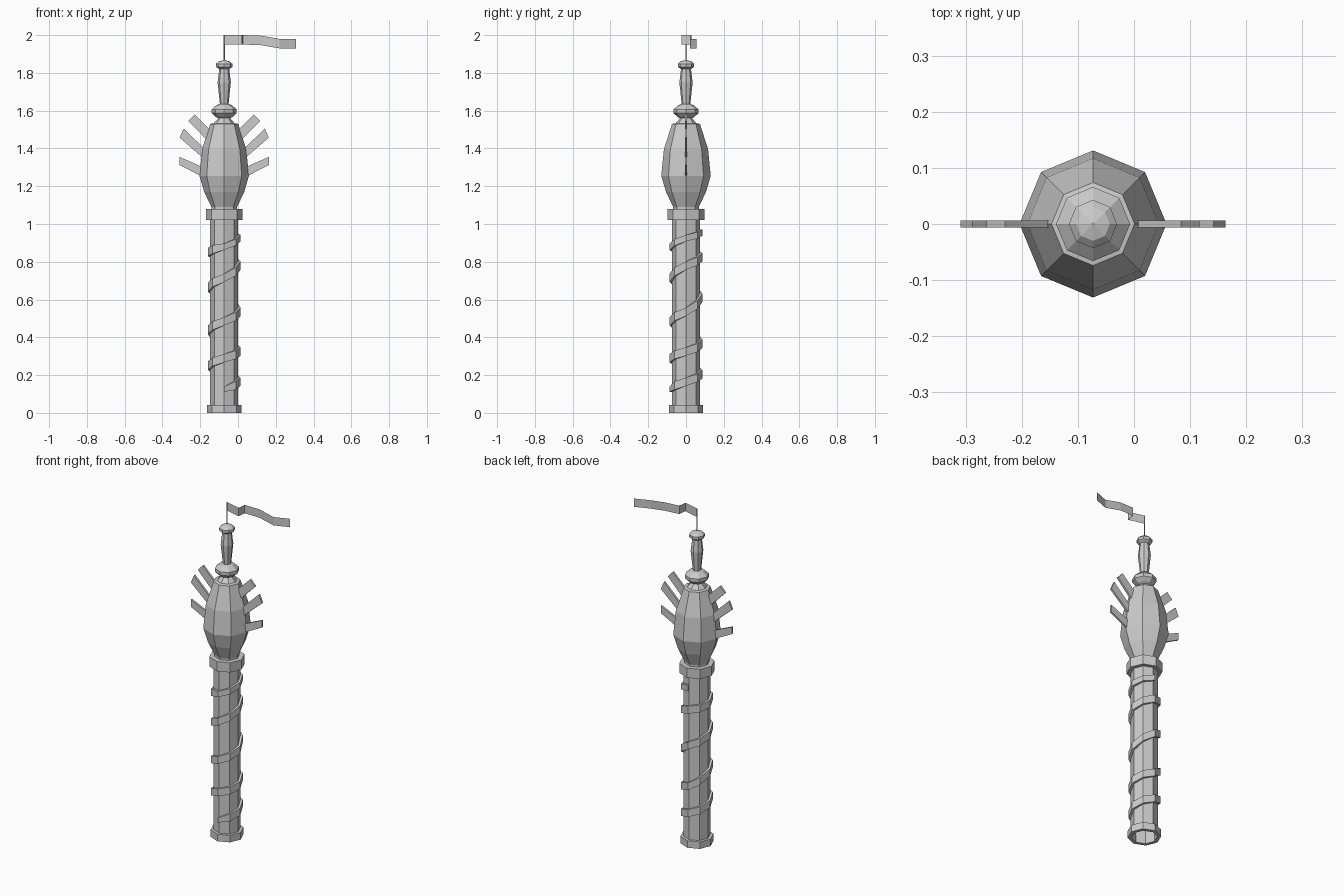
import bpy, bmesh
from math import cos, sin, pi

if "Cube" in bpy.data.objects:
    bpy.data.objects.remove(bpy.data.objects["Cube"])

CX = -0.073   # axis of the column


def make(name, verts, faces, recalc=True):
    me = bpy.data.meshes.new(name)
    me.from_pydata(verts, [], faces)
    if recalc:
        bm = bmesh.new()
        bm.from_mesh(me)
        bmesh.ops.recalc_face_normals(bm, faces=bm.faces)
        bm.to_mesh(me)
        bm.free()
    ob = bpy.data.objects.new(name, me)
    bpy.context.collection.objects.link(ob)
    return ob


def lathe(name, profile, n=8, cap_top=False, closed=False):
    """Eight-sided turned part from (radius, height) points."""
    verts = [(CX + r * cos(2 * pi * i / n), r * sin(2 * pi * i / n), z)
             for r, z in profile for i in range(n)]
    rows = len(profile)
    faces = []
    for k in range(rows if closed else rows - 1):
        a, b = k * n, ((k + 1) % rows) * n
        for i in range(n):
            j = (i + 1) % n
            faces.append((a + i, a + j, b + j, b + i))
    if cap_top:
        faces.append([(rows - 1) * n + i for i in range(n)])
    return make(name, verts, faces)


def ring(name, r0, r1, z0, z1):
    return lathe(name, [(r0, z0), (r1, z0), (r1, z1), (r0, z1)], closed=True)


# Shaft (open below) with base ring and collar
lathe("shaft", [(0.074, 0.0), (0.074, 1.04)])
ring("base_ring", 0.07, 0.091, 0.0, 0.042)
ring("collar", 0.06, 0.097, 1.022, 1.08)

# Bulb and turned finial
lathe("bulb", [(0.068, 1.06), (0.068, 1.09), (0.106, 1.17), (0.131, 1.255),
               (0.117, 1.395), (0.074, 1.53), (0.045, 1.535)])
lathe("neck", [(0.062, 1.525), (0.032, 1.56), (0.045, 1.567), (0.066, 1.587),
               (0.066, 1.607), (0.04, 1.63), (0.02, 1.635)])
lathe("spindle", [(0.022, 1.625), (0.035, 1.75), (0.026, 1.825)])
lathe("finial_cap", [(0.026, 1.82), (0.043, 1.832), (0.043, 1.848),
                     (0.03, 1.86), (0.003, 1.868)], cap_top=True)
lathe("flag_pole", [(0.003, 1.86), (0.003, 2.0)], n=4, cap_top=True)

# Spiral band: heights at each quarter turn, starting at the front
quarters = [0.125, 0.165, 0.205, 0.25, 0.29, 0.325, 0.365, 0.44, 0.485, 0.535,
            0.61, 0.665, 0.715, 0.78, 0.825, 0.852, 0.88, 0.925, 0.955]
verts, faces = [], []
steps = 2 * (len(quarters) - 1)
for k in range(steps + 1):
    a = -pi / 2 + k * pi / 4
    z = (quarters[k // 2] + quarters[(k + 1) // 2]) / 2
    h = 0.014 if k == 0 else 0.022 if k < steps - 4 else 0.017
    for r, dz in ((0.07, -h), (0.087, -h), (0.087, h), (0.07, h)):
        verts.append((CX + r * cos(a), r * sin(a), z + dz))
    if k:
        p, q = 4 * k - 4, 4 * k
        faces += [(p + i, p + (i + 1) % 4, q + (i + 1) % 4, q + i) for i in range(4)]
faces += [(3, 2, 1, 0), tuple(4 * steps + i for i in range(4))]
make("spiral_band", verts, faces)

# Flat fins on both sides of the bulb: outlines as (distance from axis, height)
fins = {
    "lower": [(0.105, 1.245), (0.236, 1.312), (0.236, 1.355), (0.10, 1.295)],
    "middle": [(0.095, 1.335), (0.236, 1.457), (0.215, 1.505), (0.085, 1.38)],
    "upper": [(0.082, 1.435), (0.19, 1.545), (0.157, 1.58), (0.06, 1.485)],
}
for level, outline in fins.items():
    for side, s in (("left", -1), ("right", 1)):
        v = [(CX + s * d, y, z) for y in (-0.006, 0.006) for d, z in outline]
        f = [(0, 1, 2, 3), (7, 6, 5, 4)]
        f += [(i, (i + 1) % 4, 4 + (i + 1) % 4, 4 + i) for i in range(4)]
        make(f"{level}_fin_{side}", v, f)

# Pennant: thin folded sheet, path as (x, y, centre height)
path = [(CX, 0, 1.975), (0.021, -0.025, 1.975), (0.027, 0.025, 1.975),
        (0.12, 0.03, 1.972), (0.22, 0.022, 1.955), (0.306, 0.055, 1.955)]
v = [(x, y, z + dz) for x, y, z in path for dz in (-0.025, 0.025)]
f = [(2 * i, 2 * i + 2, 2 * i + 3, 2 * i + 1) for i in range(len(path) - 1)]
make("pennant", v, f, recalc=False)
